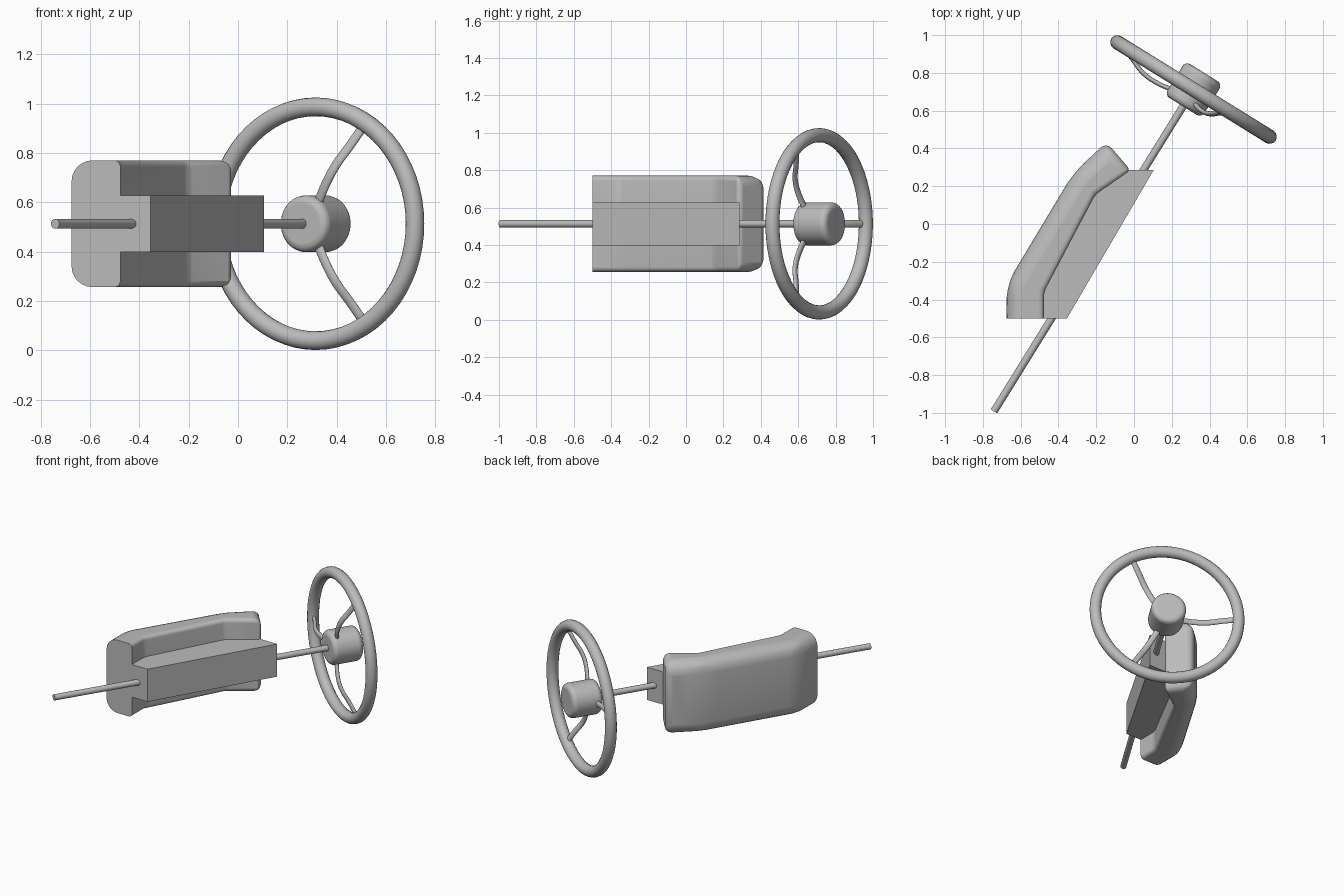
import bpy, bmesh, math
from mathutils import Matrix, Vector

old = bpy.data.objects.get("Cube")
if old:
    bpy.data.objects.remove(old, do_unlink=True)

grey = bpy.data.materials.new("plain grey")
grey.use_nodes = True
COLOUR = (0.5, 0.5, 0.5, 1)
grey.diffuse_color = COLOUR
grey.node_tree.nodes["Principled BSDF"].inputs["Base Color"].default_value = COLOUR

# Wheel frame: local x across the wheel, y upwards, z along the column
MID = 0.513
axis = Vector((0.527, 0.85, 0)).normalized()
across = Vector((axis.y, -axis.x, 0))
frame = Matrix((across, (0, 0, 1), -axis)).transposed().to_4x4()
frame.translation = (0.315, 0.712, MID)


def finish(obj, name, angle=35):
    obj.name = name
    obj.data.materials.clear()
    obj.data.materials.append(grey)
    bpy.ops.object.select_all(action="DESELECT")
    obj.select_set(True)
    bpy.context.view_layer.objects.active = obj
    if obj.type == "MESH":
        bpy.ops.object.shade_smooth_by_angle(angle=math.radians(angle))
    return obj


def prism(name, outline, low, high):
    """Upright solid on a plan outline; returns the object and its bmesh."""
    bm = bmesh.new()
    base = bm.faces.new([bm.verts.new((x, y, low)) for x, y in outline])
    new = bmesh.ops.extrude_face_region(bm, geom=[base])["geom"]
    bmesh.ops.translate(bm, vec=(0, 0, high - low),
                        verts=[v for v in new if isinstance(v, bmesh.types.BMVert)])
    bmesh.ops.recalc_face_normals(bm, faces=bm.faces)
    mesh = bpy.data.meshes.new(name)
    obj = bpy.data.objects.new(name, mesh)
    bpy.context.collection.objects.link(obj)
    return obj, bm


# Steering rim
bpy.ops.mesh.primitive_torus_add(major_radius=0.474, minor_radius=0.038,
                                 major_segments=64, minor_segments=16)
rim = finish(bpy.context.object, "steering_rim", 60)
rim.matrix_world = frame

# Hub with rounded ends
bpy.ops.mesh.primitive_cylinder_add(vertices=48, radius=0.115, depth=0.21)
hub = finish(bpy.context.object, "wheel_hub")
hub.matrix_world = frame
bevel = hub.modifiers.new("rounded ends", "BEVEL")
bevel.width, bevel.segments = 0.03, 4

# Column rod, running from the hub to its free end
rod_length = 2.005
bpy.ops.mesh.primitive_cylinder_add(vertices=24, radius=0.02, depth=rod_length)
rod = finish(bpy.context.object, "column_rod")
rod.matrix_world = frame @ Matrix.Translation((0, 0, rod_length / 2))

# Three dished spokes, oval in section
section = bpy.data.curves.new("spoke_section", "CURVE")
oval = section.splines.new("POLY")
oval.points.add(11)
oval.use_cyclic_u = True
for i, p in enumerate(oval.points):
    a = math.tau * i / 12
    p.co = (0.02 * math.cos(a), 0.012 * math.sin(a), 0, 1)
section_obj = bpy.data.objects.new("spoke_section", section)
section_obj.hide_render = True
bpy.context.collection.objects.link(section_obj)

PATH = [(0.08, 0.057), (0.18, 0.072), (0.27, 0.067), (0.37, 0.03), (0.46, 0)]
for name, degrees in (("side", 180), ("upper", 60), ("lower", -60)):
    curve = bpy.data.curves.new("spoke", "CURVE")
    curve.dimensions = "3D"
    curve.bevel_mode = "OBJECT"
    curve.bevel_object = section_obj
    curve.use_fill_caps = True
    spline = curve.splines.new("BEZIER")
    spline.bezier_points.add(len(PATH) - 1)
    for p, (r, z) in zip(spline.bezier_points, PATH):
        p.co = (r, 0, z)
        p.handle_left_type = p.handle_right_type = "AUTO"
        p.tilt = 0
    curve.twist_mode = "Z_UP"
    spoke = bpy.data.objects.new("spoke", curve)
    bpy.context.collection.objects.link(spoke)
    finish(spoke, name + "_spoke")
    spoke.matrix_world = frame @ Matrix.Rotation(math.radians(degrees), 4, "Z")

# Straight slanted block around the rod
block, bm = prism("column_block", [(-0.355, -0.5), (0.105, 0.287),
                                   (-0.13, 0.287), (-0.59, -0.5)], MID - 0.115, MID + 0.115)
bm.to_mesh(block.data)
bm.free()
finish(block, "column_block", 20)

# Bent housing: outer wall first, then inner wall
OUTER = [(-0.675, -0.5), (-0.675, -0.32), (-0.32, 0.272), (-0.145, 0.433)]
INNER = [(-0.018, 0.285), (-0.205, 0.155), (-0.477, -0.36), (-0.477, -0.5)]
housing, bm = prism("bent_housing", OUTER + INNER, MID - 0.257, MID + 0.257)
weights = bm.edges.layers.float.new("bevel_weight_edge")
outer_set = {(round(x, 3), round(y, 3)) for x, y in OUTER}
for e in bm.edges:
    a, b = (v.co for v in e.verts)
    middle = (a + b) / 2
    outer = [(round(v.x, 3), round(v.y, 3)) in outer_set for v in (a, b)]
    if middle.y < -0.49:
        e[weights] = 0            # cut end stays sharp
    elif all(outer):
        e[weights] = 1 if middle.y < 0.42 else 0.5
    elif any(outer):
        e[weights] = 0.6          # rounded far end
    else:
        e[weights] = 0.3
bm.to_mesh(housing.data)
bm.free()
finish(housing, "bent_housing", 40)
bevel = housing.modifiers.new("soft edges", "BEVEL")
bevel.limit_method = "WEIGHT"
bevel.width, bevel.segments = 0.085, 6
